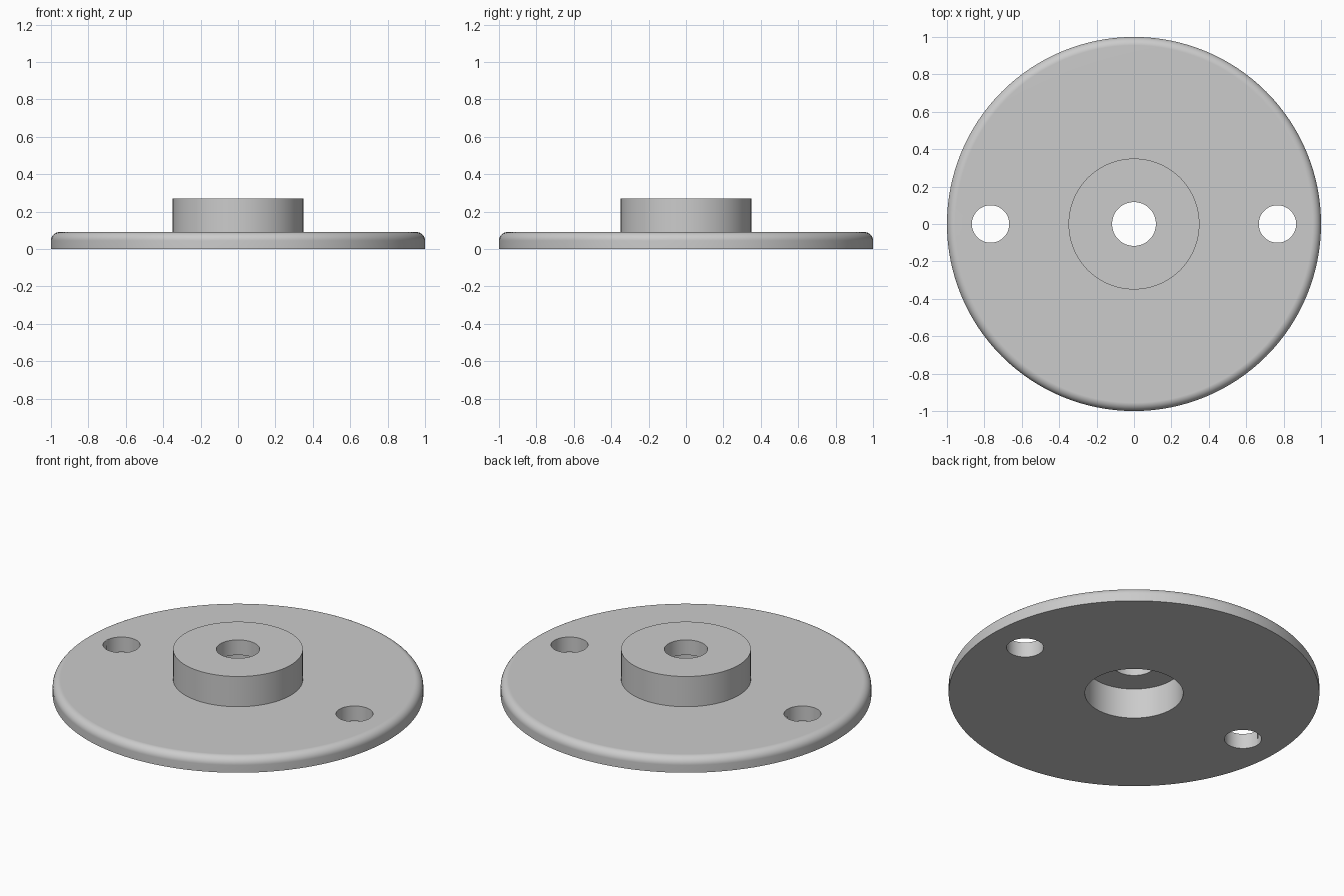
import bpy, bmesh
from math import sin, cos, pi, radians

SEGMENTS = 128

default = bpy.data.objects.get("Cube")
if default:
    bpy.data.objects.remove(default, do_unlink=True)

# Plain grey finish
grey = bpy.data.materials.new("plain_grey")
grey.use_nodes = True
colour = (0.6, 0.6, 0.6, 1)
grey.diffuse_color = colour
grey.node_tree.nodes["Principled BSDF"].inputs["Base Color"].default_value = colour


def lathe(name, profile):
    """Revolve a closed (radius, height) profile around the z axis."""
    bm = bmesh.new()
    rings = [[bm.verts.new((r * cos(2 * pi * i / SEGMENTS), r * sin(2 * pi * i / SEGMENTS), z))
              for i in range(SEGMENTS)] for r, z in profile]
    for lower, upper in zip(rings, rings[1:] + rings[:1]):
        for i in range(SEGMENTS):
            j = (i + 1) % SEGMENTS
            bm.faces.new((lower[i], lower[j], upper[j], upper[i]))
    bmesh.ops.recalc_face_normals(bm, faces=bm.faces)
    mesh = bpy.data.meshes.new(name)
    bm.to_mesh(mesh)
    bm.free()
    mesh.materials.append(grey)
    obj = bpy.data.objects.new(name, mesh)
    bpy.context.collection.objects.link(obj)
    return obj


# Flanged hub: counterbore below, rounded rim, raised boss, centre bore
plate_top, boss_top, bore_floor, fillet = 0.09, 0.27, 0.18, 0.045
rim = [(1 - fillet + fillet * cos(a), plate_top - fillet + fillet * sin(a))
       for a in (i * pi / 16 for i in range(9))]
profile = [(0.265, 0), (1, 0)] + rim + [
    (0.35, plate_top), (0.35, boss_top),
    (0.117, boss_top), (0.117, bore_floor), (0.265, bore_floor)]
hub = lathe("flanged_hub", profile)

# Two mounting holes through the flange
for side in (-1, 1):
    bpy.ops.mesh.primitive_cylinder_add(vertices=64, radius=0.1, depth=0.4,
                                        location=(side * 0.767, 0, 0))
    cutter = bpy.context.object
    cutter.name = "mounting_hole_cutter"
    cutter.hide_render = True
    cutter.data.materials.append(grey)
    cut = hub.modifiers.new("mounting_hole", "BOOLEAN")
    cut.operation = "DIFFERENCE"
    cut.solver = "EXACT"
    cut.object = cutter
    bpy.context.view_layer.objects.active = hub
    bpy.ops.object.modifier_apply(modifier=cut.name)
    bpy.data.objects.remove(cutter, do_unlink=True)

# Smooth curved walls, crisp edges, flat faces kept flat
bpy.ops.object.select_all(action="DESELECT")
hub.select_set(True)
bpy.context.view_layer.objects.active = hub
bpy.ops.object.shade_smooth_by_angle(angle=radians(30))
weighted = hub.modifiers.new("flat_face_normals", "WEIGHTED_NORMAL")
weighted.keep_sharp = True
